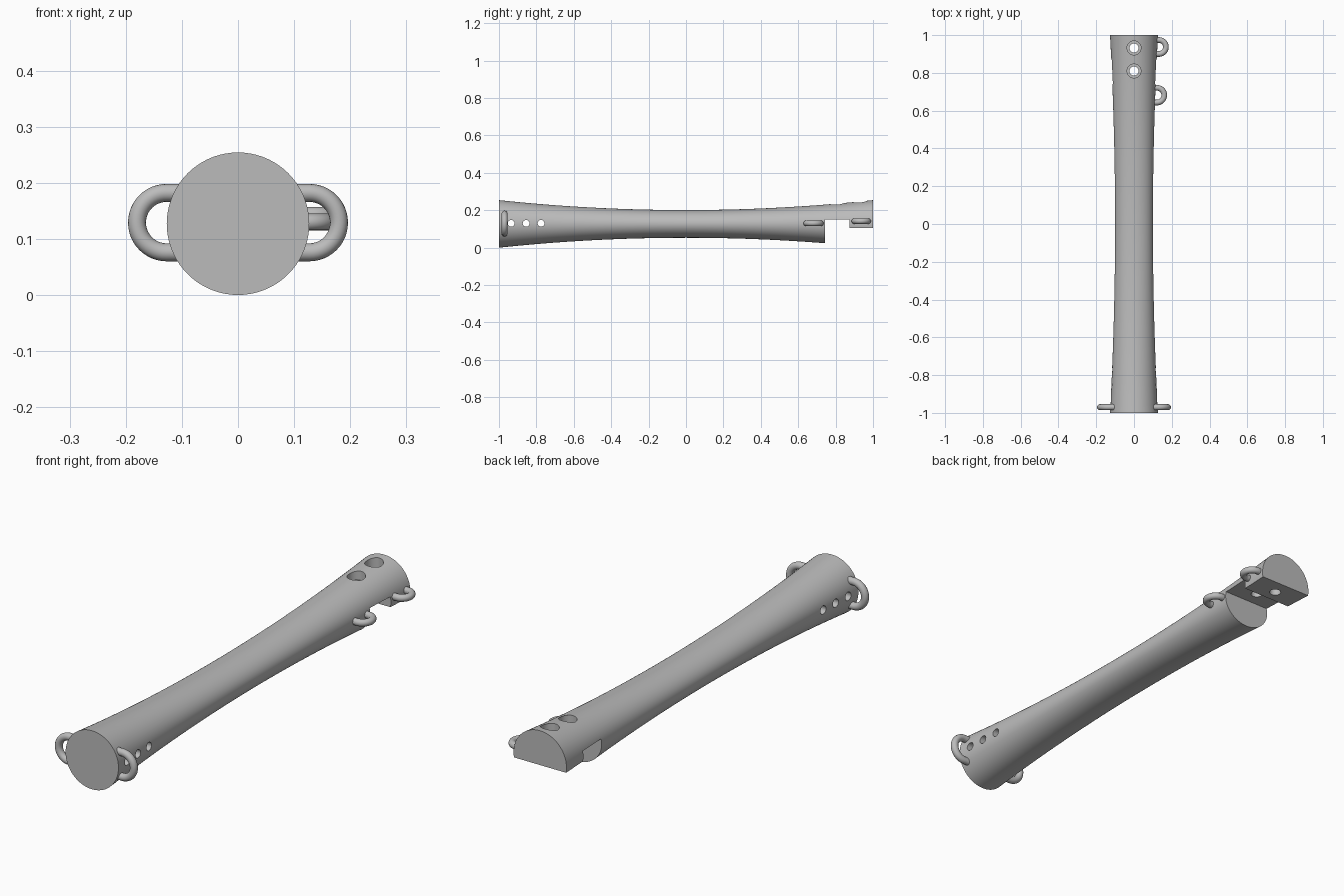
import bpy, bmesh, math
from mathutils import Matrix, Vector

cube = bpy.data.objects.get("Cube")
if cube:
    bpy.data.objects.remove(cube, do_unlink=True)

grey = bpy.data.materials.new("plain grey")
grey.use_nodes = True
grey.diffuse_color = (0.5, 0.5, 0.5, 1)
grey.node_tree.nodes["Principled BSDF"].inputs["Base Color"].default_value = (0.5, 0.5, 0.5, 1)

MID = 0.127  # height of the body's axis


def select(ob):
    bpy.ops.object.select_all(action='DESELECT')
    ob.select_set(True)
    bpy.context.view_layer.objects.active = ob


def from_bmesh(name, bm):
    bmesh.ops.recalc_face_normals(bm, faces=bm.faces)
    me = bpy.data.meshes.new(name)
    bm.to_mesh(me)
    bm.free()
    ob = bpy.data.objects.new(name, me)
    bpy.context.collection.objects.link(ob)
    return ob


def make_body(rings=33, sides=72):
    # Round at both ends, waisted to a flatter ellipse in the middle
    bm = bmesh.new()
    loops = []
    for i in range(rings):
        y = -1 + 2 * i / (rings - 1)
        rx, rz = 0.1 + 0.027 * y * y, 0.074 + 0.053 * y * y
        angles = [math.tau * k / sides for k in range(sides)]
        loops.append([bm.verts.new((rx * math.cos(a), y, MID + rz * math.sin(a))) for a in angles])
    for a, b in zip(loops, loops[1:]):
        for k in range(sides):
            n = (k + 1) % sides
            bm.faces.new((a[k], a[n], b[n], b[k]))
    bm.faces.new(loops[0])
    bm.faces.new(loops[-1])
    return from_bmesh("body", bm)


def cut(body, bm):
    # Subtract a helper shape, then discard it
    cutter = from_bmesh("cutter", bm)
    cutter.hide_render = True
    select(body)
    mod = body.modifiers.new("cut", 'BOOLEAN')
    mod.operation, mod.solver, mod.object = 'DIFFERENCE', 'EXACT', cutter
    bpy.ops.object.modifier_apply(modifier=mod.name)
    bpy.data.objects.remove(cutter, do_unlink=True)


def box(y0, y1, z0, z1):
    bm = bmesh.new()
    bmesh.ops.create_cube(bm, size=1)
    bmesh.ops.scale(bm, vec=(0.6, y1 - y0, z1 - z0), verts=bm.verts)
    bmesh.ops.translate(bm, vec=(0, (y0 + y1) / 2, (z0 + z1) / 2), verts=bm.verts)
    return bm


def drill(radius, depth, centre, axis):
    bm = bmesh.new()
    turn = Vector((0, 0, 1)).rotation_difference(Vector(axis)).to_matrix().to_4x4()
    bmesh.ops.create_cone(bm, cap_ends=True, segments=32, radius1=radius, radius2=radius,
                          depth=depth, matrix=Matrix.Translation(centre) @ turn)
    return bm


body = make_body()
body.data.materials.append(grey)

# Stepped notch under the back end
cut(body, box(0.742, 0.875, -0.2, 0.15))
cut(body, box(0.86, 1.2, -0.2, 0.105))

# Counterbored vertical holes at the back
for y in (0.81, 0.932):
    cut(body, drill(0.024, 0.6, (0, y, MID), (0, 0, 1)))
    cut(body, drill(0.037, 0.2, (0, y, 0.3), (0, 0, 1)))

# Row of sideways holes at the front
for y in (-0.935, -0.855, -0.775):
    cut(body, drill(0.018, 0.6, (0, y, 0.13), (1, 0, 0)))

select(body)
bpy.ops.object.shade_smooth_by_angle(angle=math.radians(30))


def loop(name, centre, along, radius, tube, side=1):
    # Half-round eyelet whose straight legs run into the body
    out, along, centre = Vector((side, 0, 0)), Vector(along), Vector(centre)
    arc = [math.pi * (k / 24 - 0.5) for k in range(25)]
    path = [centre + radius * (math.cos(a) * out + math.sin(a) * along) for a in arc]
    path = [path[0] - 0.045 * out] + path + [path[-1] - 0.045 * out]
    cu = bpy.data.curves.new(name, 'CURVE')
    cu.dimensions = '3D'
    cu.bevel_depth, cu.bevel_resolution, cu.use_fill_caps = tube, 6, True
    spline = cu.splines.new('POLY')
    spline.points.add(len(path) - 1)
    for point, co in zip(spline.points, path):
        point.co = (*co, 1)
    ob = bpy.data.objects.new(name, cu)
    bpy.context.collection.objects.link(ob)
    cu.materials.append(grey)
    select(ob)
    bpy.ops.object.convert(target='MESH')
    bpy.ops.object.shade_smooth_by_angle(angle=math.radians(40))


# Upright eyelets on both sides of the front
for name, side in (("front_left_loop", 1), ("front_right_loop", -1)):
    loop(name, (side * 0.127, -0.97, 0.129), (0, 0, 1), 0.053, 0.016, side)

# Flat eyelets along the left side of the back
loop("side_loop", (0.121, 0.682, 0.13), (0, 1, 0), 0.039, 0.015)
loop("back_loop", (0.132, 0.937, 0.142), (0, 1, 0), 0.037, 0.015)
